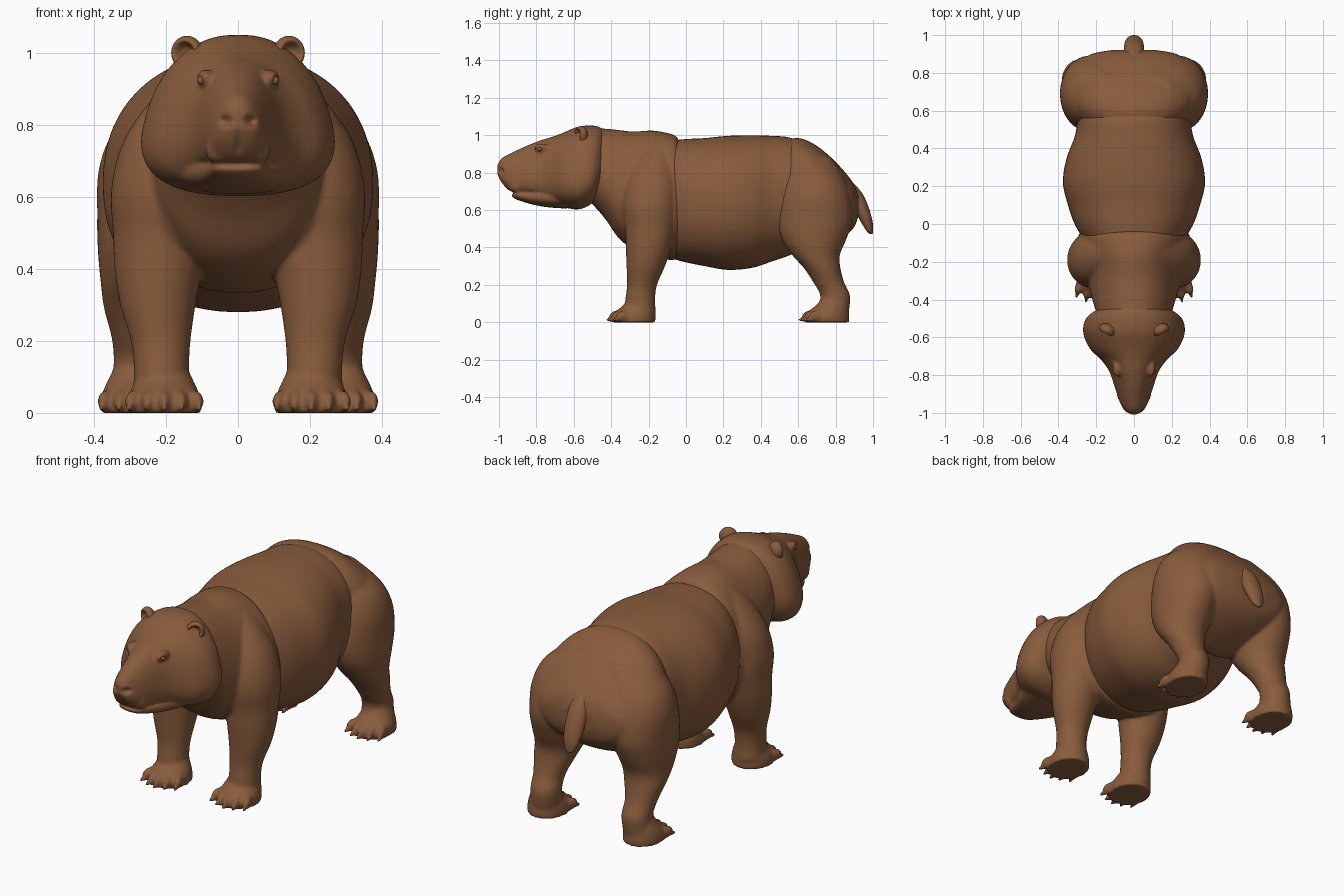
import bpy, bmesh, math
from mathutils import Vector, Matrix

if "Cube" in bpy.data.objects:
    bpy.data.objects.remove(bpy.data.objects["Cube"])

hide = bpy.data.materials.new("brown hide")
hide.diffuse_color = (0.25, 0.107, 0.046, 1)
hide.use_nodes = True
hide.node_tree.nodes["Principled BSDF"].inputs["Base Color"].default_value = hide.diffuse_color


def spline(rows, steps=5):
    """Smoothly interpolate a table of stations."""
    out = []
    for i in range(len(rows) - 1):
        a, b, c, d = (rows[max(0, min(len(rows) - 1, i + k))] for k in (-1, 0, 1, 2))
        for s in range(steps):
            t = s / steps
            out.append([0.5 * (2*q + (r-p)*t + (2*p-5*q+4*r-w)*t*t + (3*q-p-3*r+w)*t**3)
                        for p, q, r, w in zip(a, b, c, d)])
    return out + [list(rows[-1])]


def skin(bm, rings):
    vs = [[bm.verts.new(p) for p in ring] for ring in rings]
    n = len(vs[0])
    faces = [bm.faces.new((a[i], a[(i+1) % n], b[(i+1) % n], b[i]))
             for a, b in zip(vs, vs[1:]) for i in range(n)]
    faces += [bm.faces.new(vs[0]), bm.faces.new(vs[-1])]
    bmesh.ops.recalc_face_normals(bm, faces=faces)


def trunk(bm, rows, power=2.2, taper=0.0, n=48):
    """Loft along y; rows are (y, top z, bottom z, half width)."""
    rings = []
    for y, zt, zb, w in spline(rows):
        ring = []
        for k in range(n):
            a = 2 * math.pi * k / n
            c, s = (math.copysign(abs(f) ** (2/power), f) for f in (math.cos(a), math.sin(a)))
            ring.append((w * c * (1 - taper * s), y, (zt+zb)/2 + (zt-zb)/2 * s))
        rings.append(ring)
    skin(bm, rings)


def limb(bm, rows, side=1, n=32):
    """Loft along z; rows are (z, centre x, centre y, radius x, radius y)."""
    skin(bm, [[(side * (cx + rx * math.cos(2*math.pi*k/n)), cy + ry * math.sin(2*math.pi*k/n), z)
               for k in range(n)] for z, cx, cy, rx, ry in spline(rows)])


def ball(bm, loc, size, turn=0.0):
    m = Matrix.Translation(loc) @ Matrix.Rotation(turn, 4, 'Z') @ Matrix.Diagonal((*size, 1))
    bmesh.ops.create_uvsphere(bm, u_segments=24, v_segments=16, radius=1, matrix=m)


def foot(bm, side, cx, cy, w, length, toe_y):
    """Flat-soled paw with five clawed toes."""
    limb(bm, [(0, cx, cy, w, length), (.03, cx, cy, w, length), (.06, cx, cy+.008, w*.93, length*.9),
              (.095, cx, cy+.025, w*.77, length*.68), (.13, cx, cy+.03, w*.6, length*.5)], side)
    for i in range(-2, 3):
        x = side * (cx + i * w * .41)
        y = toe_y + .012 * abs(i) ** 1.5
        turn = side * i * .17
        ball(bm, (x, y + .047, .032), (.022, .048, .032), turn)
        ball(bm, (x + side*i*.005, y + .008, .014), (.010, .030, .013), turn)


def finish(name, bm, voxel=None, smooth=4):
    """Make the object; with a voxel size, fuse its overlapping pieces."""
    me = bpy.data.meshes.new(name)
    bm.to_mesh(me)
    bm.free()
    ob = bpy.data.objects.new(name, me)
    bpy.context.collection.objects.link(ob)
    if voxel:
        r = ob.modifiers.new("merge", 'REMESH')
        r.mode, r.voxel_size = 'VOXEL', voxel
        s = ob.modifiers.new("soften", 'SMOOTH')
        s.factor, s.iterations = 0.5, smooth
        bpy.context.view_layer.update()
        new = bpy.data.meshes.new_from_object(ob.evaluated_get(bpy.context.evaluated_depsgraph_get()))
        ob.modifiers.clear()
        ob.data = new
    for v in ob.data.vertices:
        v.co.z = max(v.co.z, 0)
    ob.data.materials.clear()
    ob.data.materials.append(hide)
    ob.data.polygons.foreach_set("use_smooth", [True] * len(ob.data.polygons))
    return ob


def dent(ob, centre, size, push):
    """Push the surface around a point, with a soft falloff."""
    c, p = Vector(centre), Vector(push)
    for v in ob.data.vertices:
        d = sum(((v.co[i] - c[i]) / size[i]) ** 2 for i in range(3))
        if d < 9:
            v.co += p * math.exp(-d)


# barrel of the body
bm = bmesh.new()
trunk(bm, [(-.14, .95, .40, .20), (-.08, .97, .345, .265), (0, .98, .32, .315), (.1, .985, .30, .35),
           (.22, .997, .28, .377), (.35, 1.0, .29, .357), (.46, .997, .325, .315),
           (.56, .987, .36, .295), (.64, .94, .40, .27), (.72, .83, .46, .2)])
finish("belly_and_back", bm, .014)

# neck, shoulders and front legs
bm = bmesh.new()
trunk(bm, [(-.62, .98, .74, .13), (-.5, 1.035, .63, .185), (-.43, 1.035, .55, .21), (-.36, 1.028, .45, .23),
           (-.28, 1.02, .39, .248), (-.18, 1.025, .355, .262), (-.1, 1.012, .335, .287),
           (-.05, .992, .34, .287), (-.025, .94, .40, .24)], 2.1, .12)
for side in (1, -1):
    limb(bm, [(.05, .212, -.245, .08, .085), (.12, .213, -.245, .077, .08), (.2, .215, -.235, .083, .08),
              (.3, .223, -.215, .105, .103), (.4, .222, -.2, .122, .122), (.5, .22, -.19, .128, .135),
              (.62, .215, -.19, .138, .15), (.75, .185, -.18, .137, .145), (.86, .13, -.17, .12, .12),
              (.95, .08, -.16, .08, .08)], side)
    ball(bm, (side * .13, -.23, .62), (.15, .145, .2))
    foot(bm, side, .205, -.278, .102, .115, -.41)
finish("shoulders_and_front_legs", bm, .008, 8)

# rump and hind legs
bm = bmesh.new()
trunk(bm, [(.5, .94, .43, .22), (.55, .978, .39, .285), (.62, .982, .37, .33), (.7, .943, .39, .345),
           (.78, .877, .42, .335), (.85, .803, .46, .295), (.9, .735, .51, .225), (.922, .675, .57, .11)], 2.2)
for side in (1, -1):
    limb(bm, [(.05, .275, .785, .078, .085), (.14, .27, .798, .076, .08), (.21, .272, .765, .08, .082),
              (.29, .268, .728, .105, .098), (.36, .26, .695, .122, .128), (.45, .25, .685, .14, .175),
              (.55, .24, .69, .152, .2), (.68, .222, .69, .165, .188), (.79, .18, .68, .16, .157),
              (.89, .11, .66, .11, .11)], side)
    foot(bm, side, .283, .755, .1, .118, .62)
    ball(bm, (side * .275, .82, .09), (.068, .055, .085))
finish("rump_and_hind_legs", bm, .008, 8)

# tail
bm = bmesh.new()
limb(bm, [(.472, 0, .990, .010, .008), (.49, 0, .982, .03, .018), (.54, 0, .965, .046, .032),
          (.61, 0, .936, .053, .042), (.68, 0, .90, .052, .048), (.74, 0, .855, .04, .045),
          (.77, 0, .83, .02, .03)])
finish("tail", bm)

# head with jaw, cheeks, brows and lips
bm = bmesh.new()
trunk(bm, [(-1.008, .845, .79, .025), (-.985, .877, .745, .05), (-.94, .902, .70, .073),
           (-.86, .940, .675, .098), (-.78, .972, .65, .125), (-.72, .99, .635, .165),
           (-.66, 1.012, .618, .222), (-.58, 1.045, .603, .255), (-.51, 1.052, .63, .247),
           (-.465, 1.045, .69, .205), (-.43, 1.02, .76, .13)], 2.45, .25)
trunk(bm, [(-.935, .70, .68, .04), (-.91, .71, .658, .07), (-.83, .71, .632, .10),
           (-.74, .72, .615, .14), (-.64, .75, .608, .18)], 2.3)
ball(bm, (0, -.955, .815), (.056, .036, .038))
for side in (1, -1):
    ball(bm, (side * .09, -.765, .93), (.025, .045, .026))
    ball(bm, (side * .045, -.90, .735), (.046, .05, .05))
head = finish("head", bm, .007, 8)
for side in (1, -1):
    dent(head, (side * .034, -.99, .812), (.016, .03, .013), (0, .026, 0))          # nostril
    dent(head, (side * .108, -.785, .925), (.015, .018, .012), (-side * .010, .006, 0))  # eye socket
    dent(head, (side * .105, -.86, .695), (.03, .07, .009), (-side * .007, 0, 0))   # mouth corner
dent(head, (0, -.93, .692), (.09, .06, .009), (0, .014, 0))                         # mouth slit
dent(head, (0, -.98, .745), (.008, .04, .03), (0, .010, 0))                         # lip groove

for side, label in ((1, "left"), (-1, "right")):
    # eye
    bm = bmesh.new()
    ball(bm, (side * .101, -.782, .925), (.013, .013, .012))
    finish(label + "_eye", bm)
    # ear, hollowed on its front side
    bm = bmesh.new()
    ball(bm, (0, 0, 0), (.046, .034, .047))
    bmesh.ops.subdivide_edges(bm, edges=bm.edges[:], cuts=1, use_grid_fill=True)
    for v in bm.verts:
        if v.co.y < 0:
            v.co.y += .042 * math.exp(-(math.hypot(v.co.x, v.co.z) / .027) ** 4)
    bmesh.ops.transform(bm, verts=bm.verts[:], matrix=Matrix.Translation((side*.142, -.562, 1.002))
                        @ Matrix.Rotation(side * .45, 4, 'Z'))
    finish(label + "_ear", bm)
